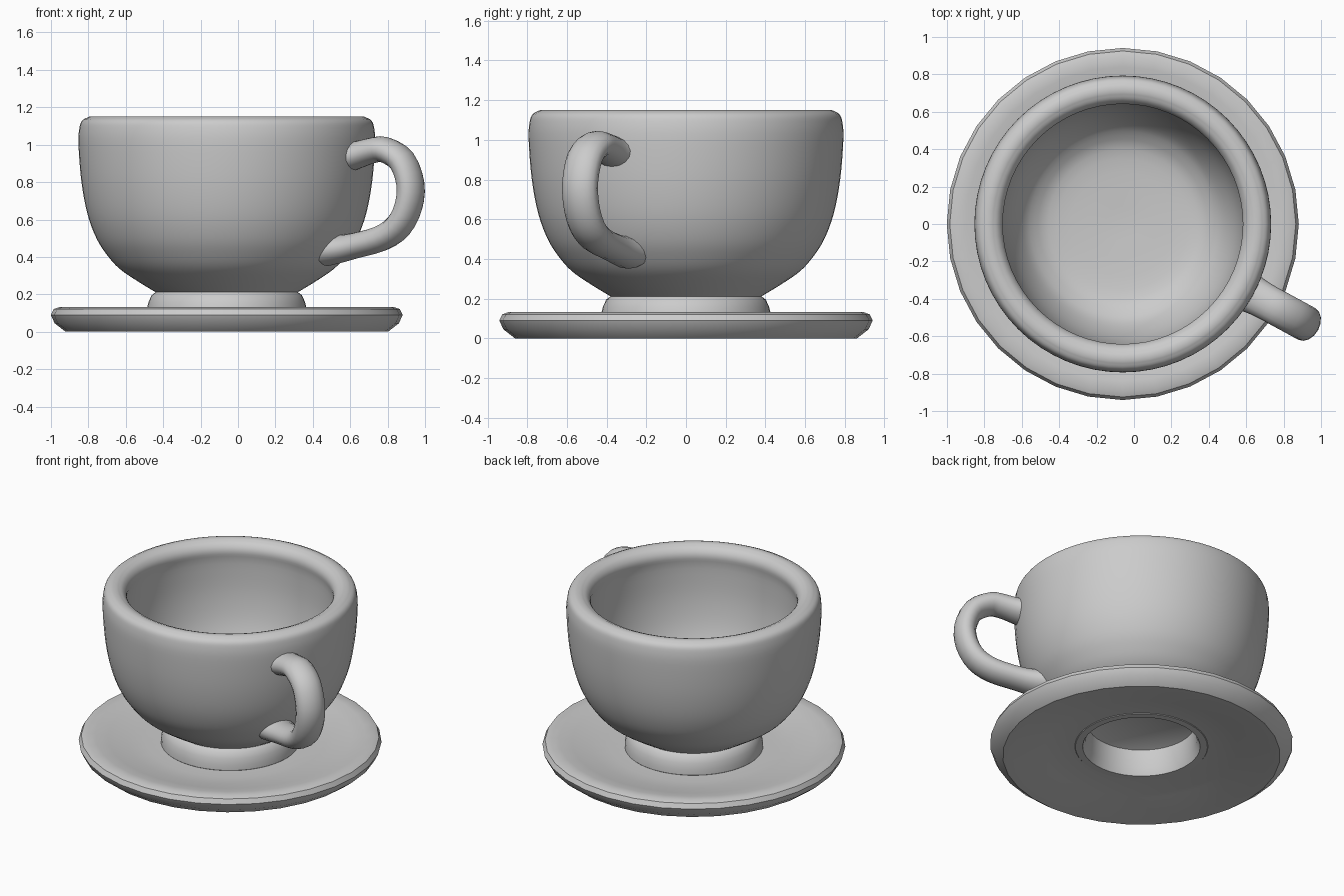
import bpy, bmesh
from math import sin, cos, pi, radians
from mathutils import Vector

if "Cube" in bpy.data.objects:
    bpy.data.objects.remove(bpy.data.objects["Cube"])

CX = -0.06  # cup axis; the handle reaches further to +x


def smooth_path(pts, n=4):
    """Catmull-Rom curve through the points (any dimension)."""
    pts = [Vector(p) for p in pts]
    pad = [pts[0] * 2 - pts[1]] + pts + [pts[-1] * 2 - pts[-2]]
    out = []
    for i in range(len(pts) - 1):
        a, b, c, d = pad[i:i + 4]
        for k in range(n):
            t = k / n
            out.append(0.5 * (2 * b + (c - a) * t + (2 * a - 5 * b + 4 * c - d) * t * t
                              + (3 * b - a - 3 * c + d) * t ** 3))
    return out + [pts[-1]]


def finish(name, bm, angle=40):
    bmesh.ops.remove_doubles(bm, verts=bm.verts, dist=1e-5)
    bmesh.ops.recalc_face_normals(bm, faces=bm.faces)
    mesh = bpy.data.meshes.new(name)
    bm.to_mesh(mesh)
    bm.free()
    ob = bpy.data.objects.new(name, mesh)
    bpy.context.collection.objects.link(ob)
    bpy.ops.object.select_all(action='DESELECT')
    ob.select_set(True)
    bpy.context.view_layer.objects.active = ob
    bpy.ops.object.shade_smooth_by_angle(angle=radians(angle))
    return ob


def lathe(name, profile, sides, closed=False):
    """Turn an (r, z) profile around the cup axis."""
    bm = bmesh.new()
    pts = list(profile) + ([profile[0]] if closed else [])
    vs = [bm.verts.new((CX + p[0], 0, p[1])) for p in pts]
    es = [bm.edges.new(pair) for pair in zip(vs, vs[1:])]
    bmesh.ops.spin(bm, geom=vs + es, cent=(CX, 0, 0), axis=(0, 0, 1),
                   angle=2 * pi, steps=sides, use_merge=True)
    return finish(name, bm)


# Cup bowl: outside, rounded rim, inside
outside = smooth_path([(0.37, 0.205), (0.48, 0.272), (0.575, 0.338), (0.64, 0.41),
                       (0.697, 0.50), (0.745, 0.63), (0.777, 0.80), (0.793, 1.0),
                       (0.788, 1.09), (0.772, 1.13), (0.735, 1.15)])
inside = smooth_path([(0.705, 1.15), (0.665, 1.13), (0.642, 1.085), (0.65, 1.0),
                      (0.645, 0.80), (0.612, 0.61), (0.55, 0.46), (0.475, 0.375),
                      (0.35, 0.325), (0, 0.305)])
lathe("cup_bowl", [(0, 0.235), (0.33, 0.235)] + outside + inside, 64)

# Foot ring, passing through the opening of the saucer
lathe("cup_foot", [(0.38, 0.212), (0.402, 0.195), (0.418, 0.16), (0.428, 0.12),
                   (0.43, 0.085), (0.41, 0.062), (0.365, 0.062), (0.345, 0.11),
                   (0.335, 0.235)], 48, closed=True)

# Saucer: shallow dish with an open centre
lathe("saucer", [(0.375, 0.085), (0.52, 0.08), (0.64, 0.09), (0.76, 0.115), (0.84, 0.13),
                 (0.895, 0.132), (0.925, 0.121), (0.941, 0.09), (0.92, 0.045), (0.862, 0.0),
                 (0.80, 0.006), (0.60, 0.045), (0.44, 0.066), (0.375, 0.066)], 32, closed=True)

# Handle: oval tube, flared where it meets the bowl
ang = radians(-28.5)
out, side, up = Vector((cos(ang), sin(ang), 0)), Vector((-sin(ang), cos(ang), 0)), Vector((0, 0, 1))
# each point: distance from axis, height, width scale
path = smooth_path([(0.71, 0.935, 1.35), (0.79, 0.945, 1.08), (0.88, 0.968, 1), (0.96, 0.973, 1),
                    (1.065, 0.915, 1), (1.117, 0.79, 1), (1.105, 0.67, 1), (1.045, 0.565, 1),
                    (0.94, 0.50, 1), (0.78, 0.46, 1), (0.68, 0.443, 1.12), (0.61, 0.44, 1.3)], 3)
bm = bmesh.new()
rings, N = [], 16
for i, p in enumerate(path):
    t = path[min(i + 1, len(path) - 1)] - path[max(i - 1, 0)]
    nrm = (out * -t.y + up * t.x).normalized()
    mid = Vector((CX, 0, 0)) + out * p.x + up * p.y
    rings.append([bm.verts.new(mid + nrm * 0.069 * p.z * cos(2 * pi * k / N)
                               + side * 0.096 * p.z * sin(2 * pi * k / N)) for k in range(N)])
for a, b in zip(rings, rings[1:]):
    for k in range(N):
        bm.faces.new((a[k], a[(k + 1) % N], b[(k + 1) % N], b[k]))
bm.faces.new(rings[0])
bm.faces.new(rings[-1])
finish("handle", bm, 60)
